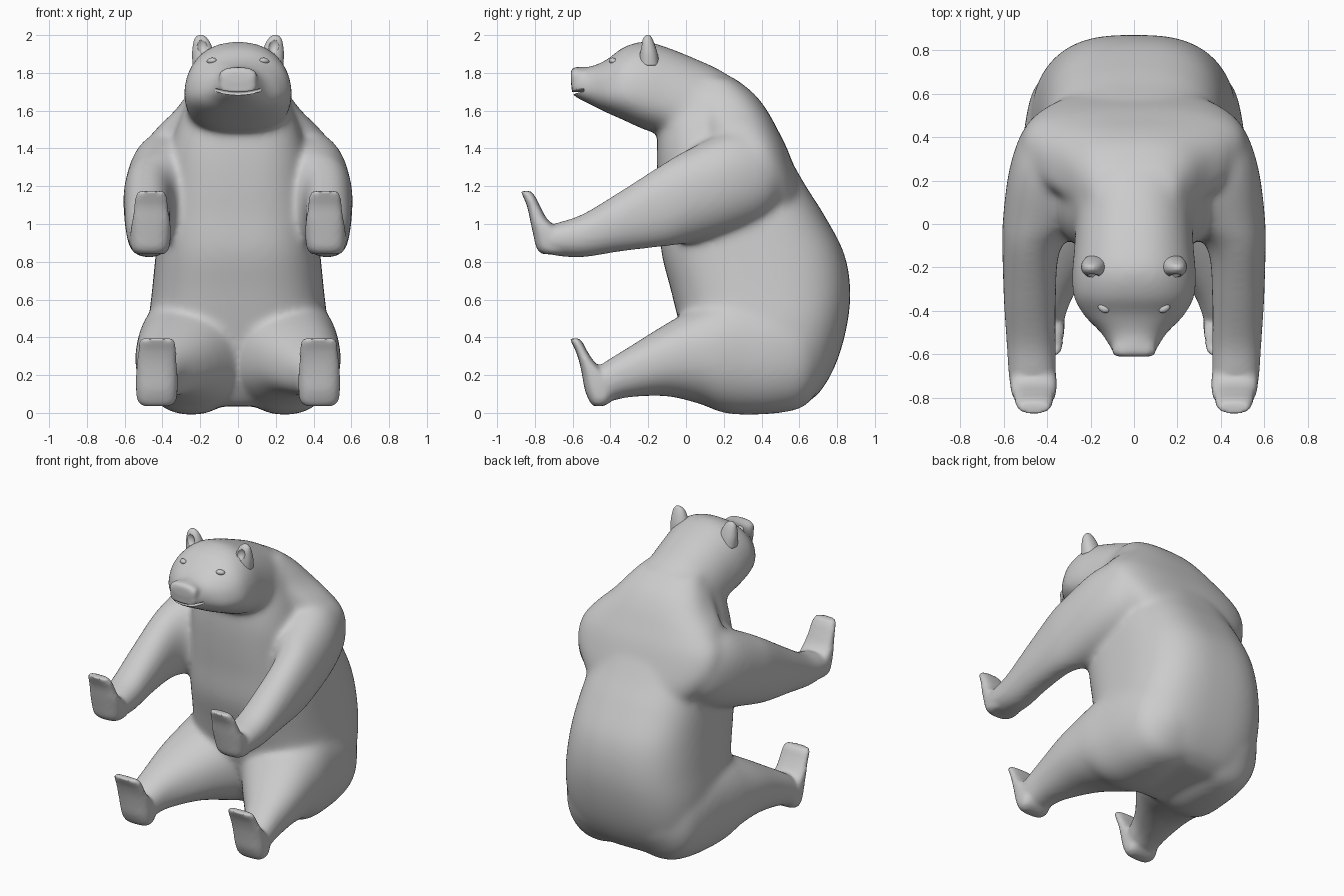
import bpy, bmesh, math
from mathutils import Matrix, Vector

if "Cube" in bpy.data.objects:
    bpy.data.objects.remove(bpy.data.objects["Cube"])

fur = bpy.data.materials.new("grey_fur")
fur.diffuse_color = (0.6, 0.6, 0.6, 1)
fur.use_nodes = True
fur.node_tree.nodes["Principled BSDF"].inputs["Base Color"].default_value = fur.diffuse_color


def spline(rows, steps=6):
    """Catmull-Rom interpolation between section rows."""
    out = []
    for i in range(len(rows) - 1):
        p0, p1 = rows[max(i - 1, 0)], rows[i]
        p2, p3 = rows[i + 1], rows[min(i + 2, len(rows) - 1)]
        for s in range(steps):
            t = s / steps
            out.append([0.5 * (2 * b + (c - a) * t + (2 * a - 5 * b + 4 * c - d) * t * t
                               + (3 * b - a - 3 * c + d) * t ** 3)
                        for a, b, c, d in zip(p0, p1, p2, p3)])
    return out + [list(rows[-1])]


def loft(bm, axis, rows, n=2.0, sag=0.0, mirror=False, seg=56):
    """Skin rounded sections (position, low, high, x_in, x_out) along y or z."""
    for side in ((1, -1) if mirror else (1,)):
        rings = []
        for a, lo, hi, x0, x1 in spline(rows):
            ring = []
            for k in range(seg):
                t = 2 * math.pi * k / seg
                c, s = math.cos(t), math.sin(t)
                u = math.copysign(abs(c) ** (2 / n), c)
                v = math.copysign(abs(s) ** (2 / n), s)
                x = side * ((x0 + x1) / 2 + u * (x1 - x0) / 2 * (1 - sag * v))
                w = (lo + hi) / 2 + v * (hi - lo) / 2
                ring.append(bm.verts.new((x, a, w) if axis == 'y' else (x, w, a)))
            rings.append(ring)
        for r, q in zip(rings, rings[1:]):
            for k in range(seg):
                j = (k + 1) % seg
                bm.faces.new((r[k], r[j], q[j], q[k]))
        bm.faces.new(rings[0])
        bm.faces.new(rings[-1])


def finish(bm, name):
    bmesh.ops.recalc_face_normals(bm, faces=bm.faces)
    me = bpy.data.meshes.new(name)
    bm.to_mesh(me)
    bm.free()
    me.materials.append(fur)
    me.shade_smooth()
    ob = bpy.data.objects.new(name, me)
    bpy.context.collection.objects.link(ob)
    return ob


def ball(name, loc, size, rot=(0, 0, 0)):
    bm = bmesh.new()
    bmesh.ops.create_uvsphere(bm, u_segments=32, v_segments=20, radius=1)
    m = Matrix.LocRotScale(Vector(loc), None, None)
    for angle, ax in zip(rot, 'XYZ'):
        m = m @ Matrix.Rotation(angle, 4, ax)
    bmesh.ops.transform(bm, matrix=m @ Matrix.Diagonal((*size, 1)), verts=bm.verts)
    return finish(bm, name)


def cut(ob, cutter):
    mod = ob.modifiers.new("cut", 'BOOLEAN')
    mod.operation, mod.solver, mod.object = 'DIFFERENCE', 'EXACT', cutter
    cutter.hide_render = True
    cutter.hide_set(True)


bm = bmesh.new()
# torso, from seat to neck
loft(bm, 'z', [(z, f, b, -w, w) for z, f, b, w in (
    (.035, .16, .60, .28), (.10, .10, .70, .39), (.25, .03, .79, .46), (.45, -.03, .85, .475),
    (.65, -.08, .87, .455), (.85, -.13, .835, .435), (1.05, -.14, .73, .415),
    (1.2, -.15, .635, .39), (1.35, -.155, .55, .37), (1.47, -.15, .495, .34),
    (1.6, -.13, .41, .29), (1.7, -.08, .33, .25), (1.78, .0, .22, .18))], n=2.8)
# shoulders and upper back
loft(bm, 'z', [(z, f, b, -w, w) for z, f, b, w in (
    (1.08, .2, .62, .38), (1.17, .14, .615, .45), (1.28, .11, .58, .51), (1.4, .1, .535, .505),
    (1.5, .08, .485, .435), (1.6, .03, .43, .335), (1.69, .0, .36, .265),
    (1.77, .0, .26, .2))], n=2.7, sag=-.05)
# neck, head and snout
loft(bm, 'y', [(y, lo, hi, -w, w) for y, lo, hi, w in (
    (.3, 1.3, 1.735, .24), (.18, 1.34, 1.815, .26), (.05, 1.38, 1.875, .265),
    (-.1, 1.46, 1.935, .27), (-.22, 1.50, 1.965, .28), (-.33, 1.55, 1.935, .272),
    (-.42, 1.59, 1.87, .225), (-.5, 1.63, 1.835, .15), (-.57, 1.665, 1.83, .105),
    (-.605, 1.69, 1.815, .088))], n=2.35, sag=.14)
# nose pad
loft(bm, 'y', [(-.5, 1.74, 1.82, -.08, .08), (-.56, 1.73, 1.83, -.1, .1),
               (-.595, 1.728, 1.83, -.1, .1), (-.61, 1.74, 1.818, -.085, .085)], n=2.4)
# hind legs
loft(bm, 'y', [(.75, .2, .47, .04, .33), (.64, .045, .57, .0, .45), (.5, .0, .62, -.015, .495),
               (.3, -.01, .645, -.025, .52), (.18, .005, .62, -.03, .535), (.08, .045, .575, -.03, .54),
               (-.1, .088, .475, .1, .545),
               (-.3, .083, .35, .26, .535), (-.42, .058, .275, .315, .535),
               (-.5, .06, .22, .33, .53)], n=2.25, mirror=True)
# hind feet
loft(bm, 'z', [(.035, -.49, -.44, .36, .50), (.06, -.51, -.40, .33, .53), (.12, -.535, -.38, .32, .54),
               (.2, -.55, -.42, .32, .54), (.27, -.565, -.485, .325, .535), (.33, -.585, -.525, .325, .53),
               (.37, -.605, -.545, .33, .525), (.395, -.615, -.565, .345, .515)], n=2.8, mirror=True)
# front legs
loft(bm, 'y', [(.52, 1.16, 1.36, .15, .40), (.47, 1.07, 1.43, .12, .48), (.38, 1.0, 1.49, .1, .535),
               (.22, .945, 1.49, .14, .58), (.0, .895, 1.39, .24, .605), (-.12, .88, 1.32, .34, .606),
               (-.35, .855, 1.17, .36, .598), (-.55, .825, 1.05, .36, .585),
               (-.7, .835, 1.0, .36, .575), (-.77, .86, .97, .37, .56)], n=2.2, mirror=True)
# front paws
loft(bm, 'z', [(.84, -.76, -.62, .39, .54), (.87, -.79, -.62, .365, .565), (.95, -.81, -.65, .355, .57),
               (1.02, -.825, -.73, .36, .56), (1.09, -.84, -.77, .37, .55),
               (1.14, -.86, -.795, .375, .545), (1.175, -.875, -.82, .39, .53)], n=2.8, mirror=True)
body = finish(bm, "bear_body")

# fuse the parts into one skin
fuse = body.modifiers.new("fuse", 'REMESH')
fuse.mode, fuse.voxel_size, fuse.use_smooth_shade = 'VOXEL', .013, True
skin = bpy.data.meshes.new_from_object(body.evaluated_get(bpy.context.evaluated_depsgraph_get()))
body.modifiers.clear()
body.data = skin
skin.shade_smooth()

# soften everything a little, and the joints of the trunk more
trunk = body.vertex_groups.new(name="trunk")
for v in skin.vertices:
    trunk.add([v.index], min(max((v.co.y + .35) / .25, 0), 1), 'REPLACE')
for group, times in (("", 7), ("trunk", 40)):
    soft = body.modifiers.new("soften", 'SMOOTH')
    soft.factor, soft.iterations, soft.vertex_group = .5, times, group

# mouth slit, curved upwards at the corners
bm = bmesh.new()
bmesh.ops.create_grid(bm, x_segments=16, y_segments=1, size=1)
for v in bm.verts:
    x = v.co.x
    v.co = (x * .13, -.60 + v.co.y * .06, 1.684 + .022 * x * x)
top = bmesh.ops.extrude_face_region(bm, geom=bm.faces[:])
for v in top["geom"]:
    if isinstance(v, bmesh.types.BMVert):
        v.co.z += .015
cut(body, finish(bm, "mouth_cutter"))

# ears with a hollow front
bm = bmesh.new()
loft(bm, 'z', [(1.84, -.25, -.14, .115, .24), (1.9, -.245, -.15, .125, .243), (1.95, -.238, -.165, .143, .238),
               (1.98, -.228, -.178, .16, .23), (1.996, -.215, -.188, .178, .216), (2.0, -.206, -.196, .19, .205)],
     n=2.2, mirror=True)
ears = finish(bm, "ears")
for s, side in ((1, "right"), (-1, "left")):
    cut(ears, ball("ear_cutter_" + side, (s * .19, -.255, 1.945), (.032, .034, .045), (.05, s * .25, 0)))
    # eyes
    ball("eye_" + side, (s * .14, -.388, 1.864), (.028, .018, .016), (0, s * .15, s * .5))
